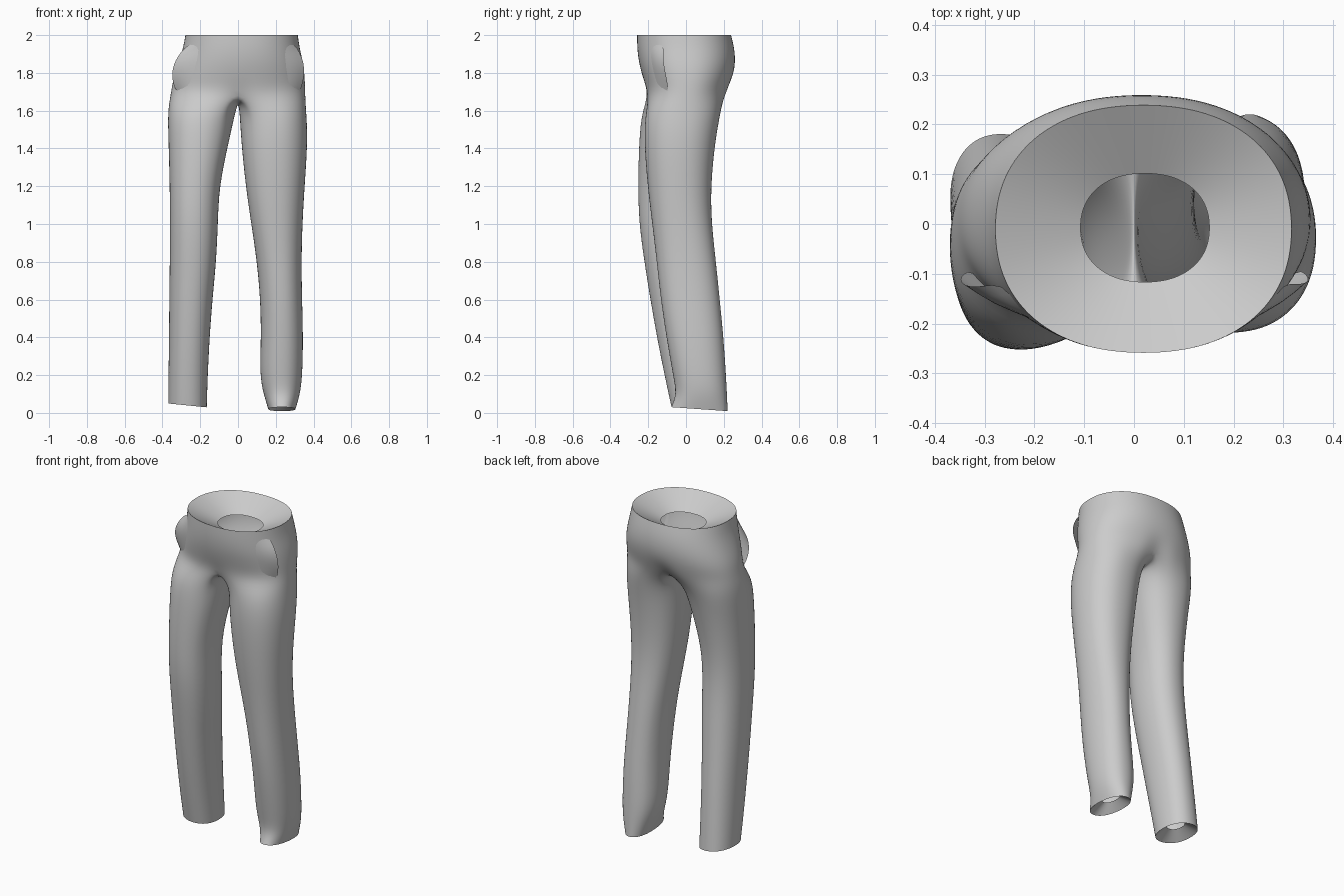
import bpy
import bmesh
from math import sin, cos, radians, pi
from mathutils import Vector

cube = bpy.data.objects.get("Cube")
if cube:
    bpy.data.objects.remove(cube, do_unlink=True)

fabric = bpy.data.materials.new("grey_fabric")
fabric.use_nodes = True
colour = (0.6, 0.6, 0.6, 1)
fabric.diffuse_color = colour
fabric.node_tree.nodes["Principled BSDF"].inputs["Base Color"].default_value = colour

HIP_SIDES = 32
HALF = HIP_SIDES // 2
CROTCH = 9

# Hip sections: z, x min, x max, y min, y max
HIPS = [
    (2.0, -.28, .318, -.26, .24),
    (1.93, -.292, .328, -.26, .258),
    (1.85, -.318, .347, -.25, .263),
    (1.77, -.345, .356, -.228, .247),
    (1.69, -.357, .357, -.208, .218),
]
# Leg sections: z, inner x, outer x, y min, y max
LEFT_LEG = [
    (1.6, .008, .362, -.215, .187),
    (1.45, .015, .372, -.225, .157),
    (1.2, .04, .354, -.205, .132),
    (1.0, .07, .342, -.18, .137),
    (.8, .1, .337, -.156, .16),
    (.6, .118, .34, -.135, .18),
    (.4, .122, .346, -.105, .2),
    (.2, .114, .342, -.07, .213),
    (.1, .135, .33, -.05, .218),
    (.02, .16, .305, -.08, .222),
]
RIGHT_LEG = [
    (1.6, .012, .374, -.235, .168),
    (1.45, .045, .37, -.25, .13),
    (1.2, .1, .362, -.256, .087),
    (1.0, .106, .362, -.25, .085),
    (.8, .115, .362, -.222, .105),
    (.6, .135, .365, -.19, .125),
    (.4, .15, .366, -.155, .147),
    (.2, .16, .369, -.115, .167),
    (.04, .165, .37, -.08, .182),
]


def section_point(row, degrees, side=1, scale=1):
    """Point on a slightly squared ellipse that fills the section's box."""
    z, x0, x1, y0, y1 = row
    a = radians(degrees)
    c, s = cos(a), sin(a)
    px = abs(c) ** .9 * (1 if c > 0 else -1)
    py = abs(s) ** .9 * (1 if s > 0 else -1)
    x = (x0 + x1) / 2 + scale * px * (x1 - x0) / 2
    y = (y0 + y1) / 2 + scale * py * (y1 - y0) / 2
    return Vector((side * x, y, z))


def hip_ring(row):
    return [section_point(row, 360 * i / HIP_SIDES - 90) for i in range(HIP_SIDES)]


def leg_ring(row, side):
    # The outer half meets the hip, the rest meets the crotch
    angles = [-125 + 250 * i / HALF for i in range(HALF + 1)]
    angles += [125 + 110 * (i + 1) / (CROTCH + 1) for i in range(CROTCH)]
    return [section_point(row, a, side) for a in angles]


def hem_ring(row, side):
    ring = leg_ring(row, side)
    for p in ring:
        p.z += -.07 * (p.y - .07) if side > 0 else -.1 * (p.x + .27)
    return ring


def bridge(bm, upper, lower, closed=True):
    count = len(upper)
    for i in range(count if closed else count - 1):
        j = (i + 1) % count
        bm.faces.new((upper[i], upper[j], lower[j], lower[i]))


def add_ring(bm, points):
    return [bm.verts.new(p) for p in points]


def finish(bm, name, levels=2):
    bmesh.ops.recalc_face_normals(bm, faces=bm.faces)
    mesh = bpy.data.meshes.new(name)
    bm.to_mesh(mesh)
    bm.free()
    mesh.materials.append(fabric)
    mesh.shade_smooth()
    obj = bpy.data.objects.new(name, mesh)
    bpy.context.collection.objects.link(obj)
    if levels:
        sub = obj.modifiers.new("Smooth cloth", "SUBSURF")
        sub.levels = sub.render_levels = levels
    return obj


# Hips, crotch saddle and both legs as one continuous cloth shell
bm = bmesh.new()
previous = None
for row in HIPS:
    ring = add_ring(bm, hip_ring(row))
    if previous:
        bridge(bm, previous, ring)
    previous = ring
front, back = previous[0], previous[HALF]
front.co.y *= .94
back.co.y *= .88
saddle = []
for i in range(CROTCH):
    t = (i + 1) / (CROTCH + 1)
    p = back.co.lerp(front.co, t)
    p.z -= .05 * sin(pi * t)
    saddle.append(bm.verts.new(p))
for side, rows in ((1, LEFT_LEG), (-1, RIGHT_LEG)):
    upper = [previous[(side * i) % HIP_SIDES] for i in range(HALF + 1)] + saddle
    for row in rows:
        points = hem_ring(row, side) if row is rows[-1] else leg_ring(row, side)
        lower = add_ring(bm, points)
        bridge(bm, upper, lower)
        upper = lower
finish(bm, "trousers_shell")


# Turned-in linings at the waist and the two hems
def lining(name, rim, hole):
    bm = bmesh.new()
    bridge(bm, add_ring(bm, rim), add_ring(bm, hole))
    finish(bm, name)


waist_hole = (1.92, -.108, .152, -.117, .102)
lining("waist_lining", hip_ring(HIPS[0]), hip_ring(waist_hole))
for name, side, rows in (("left_hem_lining", 1, LEFT_LEG),
                         ("right_hem_lining", -1, RIGHT_LEG)):
    rim = hem_ring(rows[-1], side)
    centre = sum(rim, Vector()) / len(rim)
    hole = [centre.lerp(p, .42) + Vector((0, 0, .05)) for p in rim]
    lining(name, rim, hole)


# Pocket flaps standing slightly off the hips
def hip_row(z):
    for a, b in zip(HIPS, HIPS[1:]):
        if z >= b[0]:
            t = (a[0] - z) / (a[0] - b[0])
            return tuple(u + (v - u) * t for u, v in zip(a, b))
    return HIPS[-1]


for name, right, flare in (("left_pocket_flap", False, .09),
                           ("right_pocket_flap", True, .15)):
    bm = bmesh.new()
    previous = None
    for i in range(7):
        t = i / 6
        row = hip_row(1.95 - .25 * t)
        lift = 1 + flare * sin(pi * t ** .8)
        strip = []
        for angle, scale in ((-48, .985), (-36, (1 + lift) / 2), (-24, lift)):
            strip.append(section_point(row, 180 - angle if right else angle, 1, scale))
        ring = add_ring(bm, strip)
        if previous:
            bridge(bm, previous, ring, closed=False)
        previous = ring
    finish(bm, name, 1)
